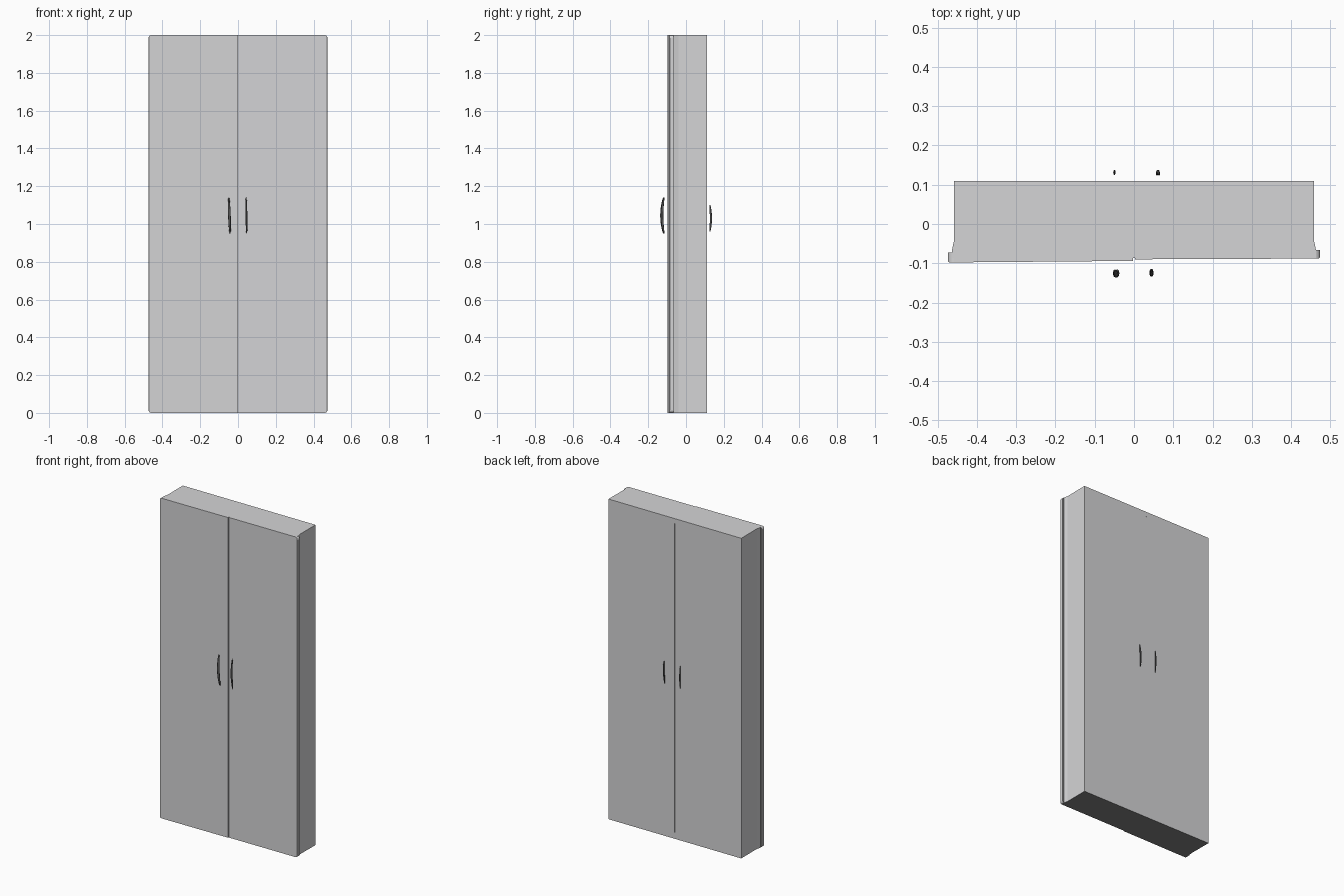
import bpy, bmesh, math

if "Cube" in bpy.data.objects:
    bpy.data.objects.remove(bpy.data.objects["Cube"])


def material(name, r, g, b):
    m = bpy.data.materials.new(name)
    m.diffuse_color = (r, g, b, 1)
    m.use_nodes = True
    m.node_tree.nodes["Principled BSDF"].inputs["Base Color"].default_value = m.diffuse_color
    return m


light = material("light_grey", 0.66, 0.66, 0.67)
dark = material("dark_grey", 0.22, 0.22, 0.22)
charcoal = material("charcoal", 0.10, 0.10, 0.10)


def loft(name, rings, mats, smooth=False):
    """Skin a list of equally sized vertex rings and cap both ends."""
    bm = bmesh.new()
    vs = [[bm.verts.new(p) for p in r] for r in rings]
    n = len(vs[0])
    for a, b in zip(vs, vs[1:]):
        for i in range(n):
            j = (i + 1) % n
            bm.faces.new((a[i], a[j], b[j], b[i])).smooth = smooth
    bm.faces.new(vs[0])
    bm.faces.new(vs[-1])
    bmesh.ops.recalc_face_normals(bm, faces=bm.faces)
    me = bpy.data.meshes.new(name)
    bm.to_mesh(me)
    bm.free()
    ob = bpy.data.objects.new(name, me)
    bpy.context.collection.objects.link(ob)
    for m in mats:
        me.materials.append(m)
    return ob


def darken(ob, rule):
    """Give the second material to the faces that meet the rule."""
    for f in ob.data.polygons:
        f.material_index = int(rule(f.normal, f.center))


# cabinet carcass: plan profile with a slight flare towards the doors
half = [(0.459, 0.11), (0.458, -0.04), (0.464, -0.068), (0.464, -0.086)]
plan = half + [(-x, y) for x, y in reversed(half)]
carcass = loft("carcass", [[(x, y, z) for x, y in plan] for z in (0, 2)], (light, dark))
darken(carcass, lambda n, c: n.z < -0.9)

# shallow seam cut in the back, with a hidden cutter
x, z0, z1 = 0.002, 0.04, 1.97
cutter = loft("back_seam_cutter", [[(-x, y, z0), (x, y, z0), (x, y, z1), (-x, y, z1)]
                                   for y in (0.106, 0.13)], (light,))
cutter.hide_render = True
cutter.hide_viewport = True
cut = carcass.modifiers.new("back_seam", 'BOOLEAN')
cut.operation = 'DIFFERENCE'
cut.solver = 'EXACT'
cut.object = cutter


# doors: rounded outer corners, the front plane very slightly skewed
def door(name, side, y_outer, y_inner, y_back):
    r, xo, xi = 0.015, 0.474, 0.002
    outline = [(xi, 0.0)]
    for zc, a0 in ((r, -90), (2 - r, 0)):
        for k in range(5):
            a = math.radians(a0 + 22.5 * k)
            outline.append((xo - r + r * math.cos(a), zc + r * math.sin(a)))
    outline.append((xi, 2.0))

    def front(x):
        return y_inner + (y_outer - y_inner) * x / xo
    mid = [(side * x, front(x) + 0.004, z) for x, z in outline]
    back = [(side * x, y_back, z) for x, z in outline]
    # front ring pulled in a little to soften the outer edge
    face = [(side * min(x, xo - 0.003), front(x), z) for x, z in outline]
    ob = loft(name, [back, mid, face], (light, dark))
    # dark underside and dark back step of the overhanging lip
    darken(ob, lambda n, c: n.z < -0.9 or n.y > 0.9)


door("left_door", -1, -0.098, -0.094, -0.073)
door("right_door", 1, -0.088, -0.090, -0.066)


# slim bowed handles standing just off the surface
def handle(name, x_low, x_high, y_end, y_mid, z0, z1, rx, ry):
    rings, steps, sides = [], 12, 10
    for i in range(steps + 1):
        t = i / steps
        bow = math.sin(math.pi * t)
        s = 0.35 + 0.65 * bow ** 0.5 if 0 < i < steps else 0.3
        cx = x_low + (x_high - x_low) * t
        cy = y_end + (y_mid - y_end) * bow
        cz = z0 + (z1 - z0) * t
        rings.append([(cx + s * rx * math.cos(2 * math.pi * k / sides),
                       cy + s * ry * math.sin(2 * math.pi * k / sides), cz)
                      for k in range(sides)])
    return loft(name, rings, (charcoal,), True)


handle("front_left_handle", -0.042, -0.049, -0.119, -0.129, 0.95, 1.14, 0.007, 0.008)
handle("front_right_handle", 0.046, 0.043, -0.117, -0.127, 0.95, 1.14, 0.005, 0.007)
handle("back_left_handle", -0.050, -0.050, 0.127, 0.132, 0.96, 1.10, 0.003, 0.006)
handle("back_right_handle", 0.058, 0.064, 0.126, 0.132, 0.96, 1.10, 0.004, 0.006)
